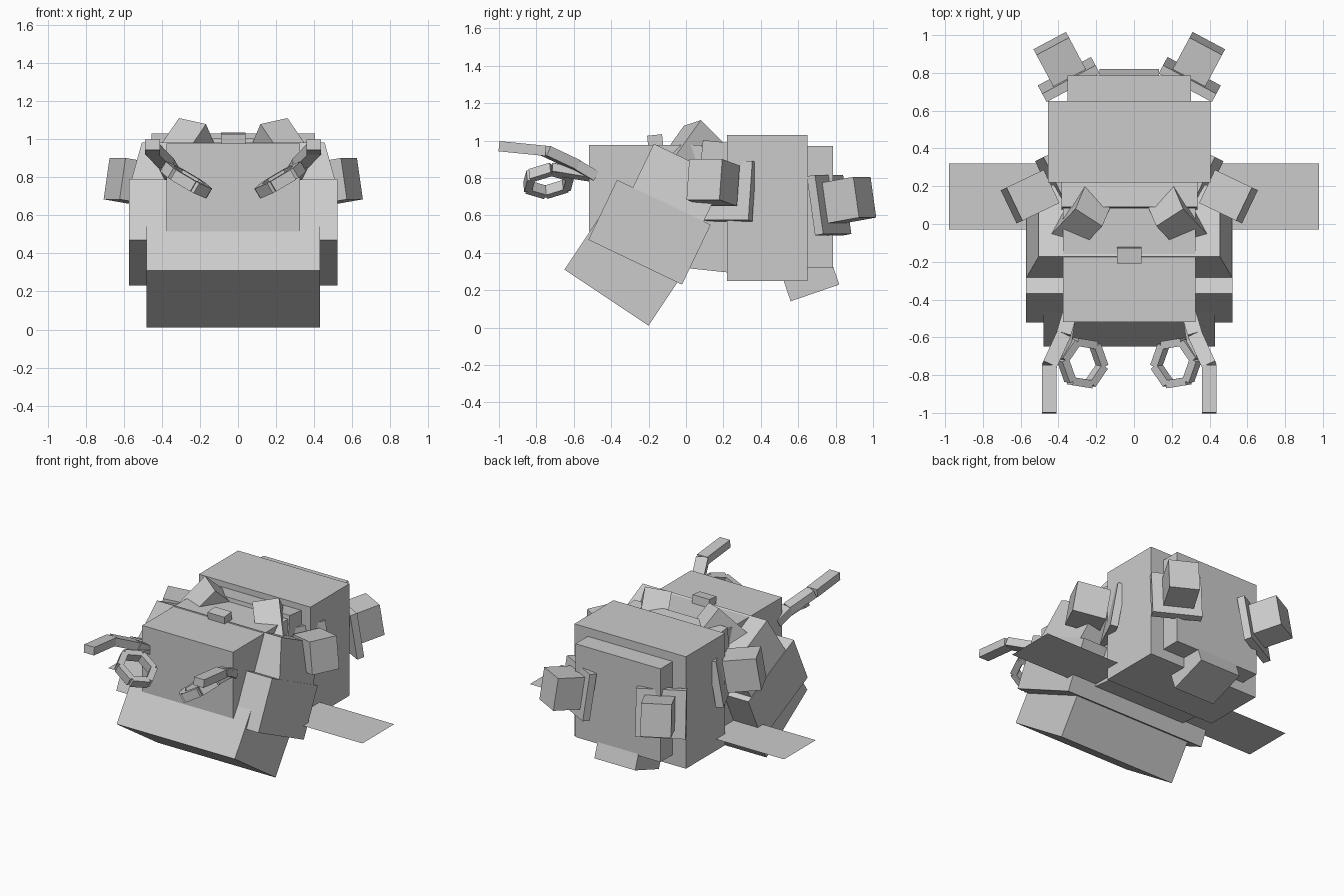
import bpy, bmesh, math
from mathutils import Matrix, Vector

if "Cube" in bpy.data.objects:
    bpy.data.objects.remove(bpy.data.objects["Cube"], do_unlink=True)

CX = -0.025  # symmetry plane of the body
MIRROR = Matrix.Translation((2 * CX, 0, 0)) @ Matrix.Scale(-1, 4, (1, 0, 0))

grey = bpy.data.materials.new("plain grey")
grey.use_nodes = True
grey.diffuse_color = (0.6, 0.6, 0.6, 1)
grey.node_tree.nodes["Principled BSDF"].inputs["Base Color"].default_value = (0.6, 0.6, 0.6, 1)


def finish(name, bm):
    bmesh.ops.recalc_face_normals(bm, faces=bm.faces)
    mesh = bpy.data.meshes.new(name)
    bm.to_mesh(mesh)
    bm.free()
    mesh.materials.append(grey)
    obj = bpy.data.objects.new(name, mesh)
    bpy.context.collection.objects.link(obj)
    return obj


def box(name, center, size, rot=None, taper=1.0, mirrored=False):
    """Box with an optional orientation, narrowing in x towards its top."""
    place = Matrix.Translation(center) @ (rot or Matrix()) @ Matrix.Diagonal((*size, 1))
    sides = [("", Matrix())]
    if mirrored:
        sides = [("right_", Matrix()), ("left_", MIRROR)]
    for prefix, flip in sides:
        bm = bmesh.new()
        bmesh.ops.create_cube(bm, size=1)
        for v in bm.verts:
            if v.co.z > 0:
                v.co.x *= taper
        bm.transform(flip @ place)
        finish(prefix + name, bm)


def axes(forward, up=(0, 0, 1)):
    """Orientation whose y axis is forward and whose z axis is near up."""
    y = Vector(forward).normalized()
    x = y.cross(Vector(up)).normalized()
    return Matrix((x, y, x.cross(y))).transposed().to_4x4()


def pitch(degrees):
    return Matrix.Rotation(math.radians(degrees), 4, 'X')


def rod(name, a, b, width, height, up=(0, 0, 1)):
    a, b = Vector(a), Vector(b)
    box(name, (a + b) / 2, (width, (b - a).length, height), axes(b - a, up), mirrored=True)


# Head, neck and rear body
box("head", (CX, -0.217, 0.746), (0.70, 0.605, 0.462))
box("head_bump", (CX, -0.165, 1.0), (0.13, 0.08, 0.06), pitch(6))
box("neck", (CX, 0.184, 0.646), (0.72, 0.26, 0.69), pitch(-6))
box("rear_body", (CX, 0.435, 0.64), (0.86, 0.43, 0.78))
box("rear_panel", (CX, 0.715, 0.645), (0.655, 0.14, 0.65))
box("tail_block", (CX, 0.657, 0.28), (0.315, 0.275, 0.2), pitch(19))

# Tilted jaw, chest and shoulders
box("jaw", (CX, -0.328, 0.306), (0.91, 0.54, 0.35), pitch(-33.7))
box("chest", (CX, -0.195, 0.51), (1.095, 0.555, 0.355), pitch(-25.6))
box("shoulders", (CX, -0.039, 0.775), (1.09, 0.42, 0.26), pitch(-25.6), taper=0.88)

# Thin fin running straight through the body
bm = bmesh.new()
bmesh.ops.create_grid(bm, x_segments=1, y_segments=1, size=0.5)
bm.transform(Matrix.Translation((0, 0.145, 0.33)) @ Matrix.Diagonal((1.96, 0.35, 1, 1)))
finish("side_fin", bm)

# Thrusters on mounting plates, front and rear
LIFT = math.tan(math.radians(9))
for name, out, plate, block in [
    ("front", (-0.9, -0.43), (-0.41, 0.21, 0.73), (-0.55, 0.145, 0.775)),
    ("rear", (-0.47, 0.88), (-0.345, 0.765, 0.655), (-0.387, 0.86, 0.68)),
]:
    turn = axes((*out, LIFT))
    box(name + "_mounting_plate", plate, (0.32, 0.05, 0.32), turn, mirrored=True)
    box(name + "_thruster", block, (0.195, 0.22, 0.22), turn, mirrored=True)

# Cocked ear blocks, each hung from its highest corner
peak = Vector((-0.31, 0.08, 1.11))
ear = axes((0.055, 0.13, -0.13), (0.0156, 0.0165, 0.0225))
ear_size = Vector((0.172, 0.19, 0.265))
ear_center = peak + ear.to_3x3() @ Vector((ear_size.x, ear_size.y, -ear_size.z)) / 2
box("ear", ear_center, ear_size, ear, mirrored=True)

# Feelers
path = [(-0.448, -1.0, 0.97), (-0.448, -0.75, 0.945), (-0.375, -0.59, 0.87), (-0.345, -0.49, 0.81)]
for i in range(len(path) - 1):
    rod(f"feeler_{i + 1}", path[i], path[i + 1], 0.078, 0.055)

# Curled six-sided mouthparts, sloping down towards the middle
center = Vector((-0.272, -0.735, 0.785))
across = Vector((math.cos(math.radians(30)), 0, -0.5))
along = Vector((0, 0.99, 0.1))
normal = across.cross(along)
ring = []
for k in range(6):
    t = math.radians(60 * k - 8)
    ring.append(center + 0.122 * (across * math.cos(t) + along * math.sin(t)))
for k in range(6):
    rod(f"curl_{k + 1}", ring[k], ring[(k + 1) % 6], 0.042, 0.06, normal)
rod("curl_root", ring[3], (-0.34, -0.49, 0.81), 0.045, 0.05, normal)
